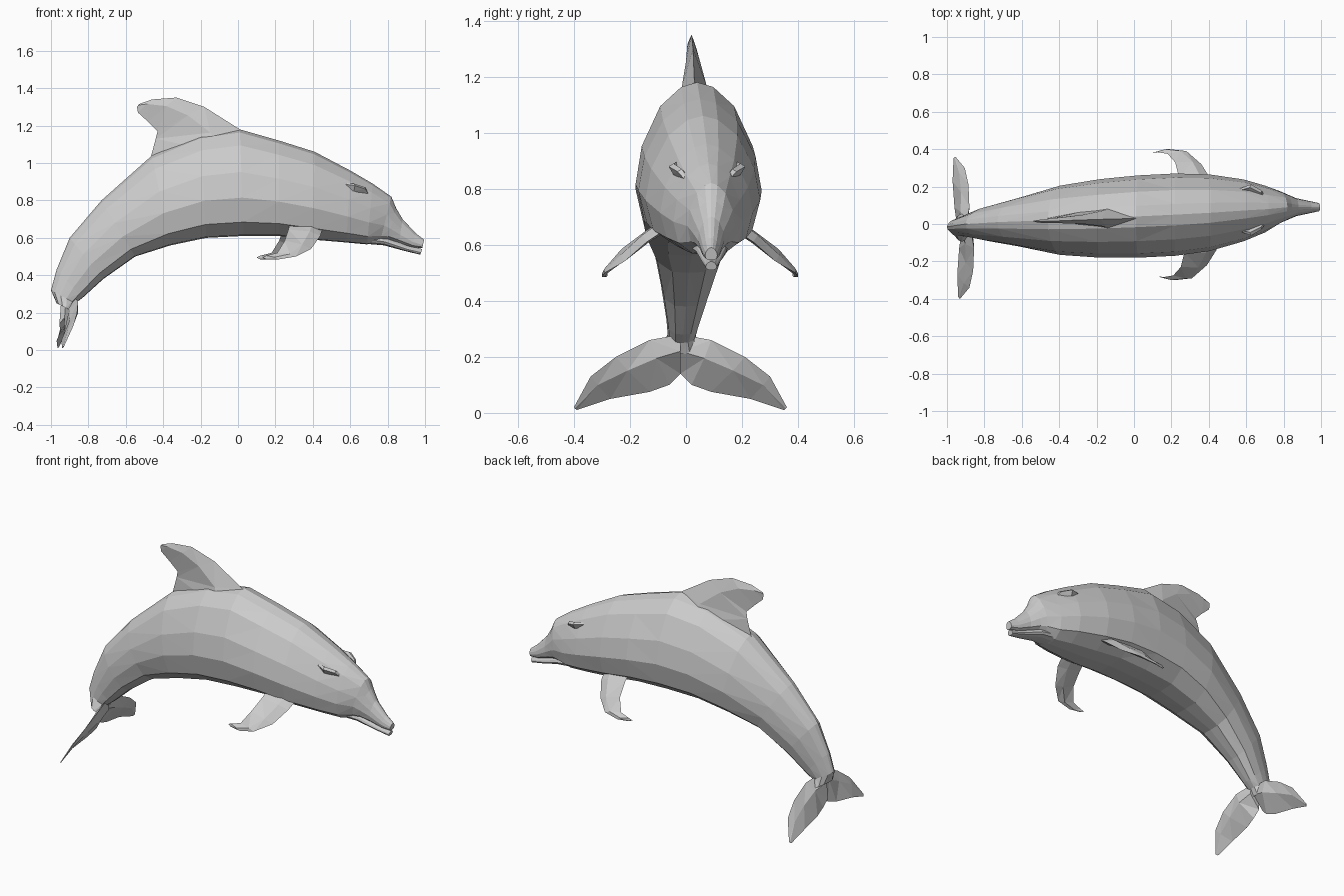
import bpy, bmesh
from mathutils import Vector

cube = bpy.data.objects.get("Cube")
if cube:
    bpy.data.objects.remove(cube, do_unlink=True)

grey = bpy.data.materials.new("dolphin grey")
grey.use_nodes = True
COLOUR = (0.6, 0.6, 0.6, 1)
grey.diffuse_color = COLOUR
grey.node_tree.nodes["Principled BSDF"].inputs["Base Color"].default_value = COLOUR


def loft(name, rings):
    """Skin a closed tube over rings that have equal point counts."""
    bm = bmesh.new()
    loops = [[bm.verts.new(p) for p in ring] for ring in rings]
    count = len(loops[0])
    for a, b in zip(loops, loops[1:]):
        for i in range(count):
            j = (i + 1) % count
            bm.faces.new((a[i], a[j], b[j], b[i]))
    bm.faces.new(loops[0])
    bm.faces.new(loops[-1])
    bmesh.ops.remove_doubles(bm, verts=bm.verts, dist=0.0005)
    bmesh.ops.triangulate(bm, faces=[f for f in bm.faces if len(f.verts) == 4])
    bmesh.ops.recalc_face_normals(bm, faces=bm.faces)
    mesh = bpy.data.meshes.new(name)
    bm.to_mesh(mesh)
    bm.free()
    mesh.materials.append(grey)
    obj = bpy.data.objects.new(name, mesh)
    bpy.context.scene.collection.objects.link(obj)
    return obj


# Half cross-section: width fraction, height fraction
EGG = [(0, 1), (.26, .97), (.6, .85), (.9, .6), (1, .36), (.86, .13), (.45, .01)]
SECTION = EGG + [(0, 0)] + [(-w, h) for w, h in reversed(EGG[1:])]


def spine_loft(name, stations):
    """Stations: top x, top z, bottom x, bottom z, centre y, half width."""
    rings = []
    for xt, zt, xb, zb, y, half in stations:
        top, low = Vector((xt, y, zt)), Vector((xb, y, zb))
        rings.append([low.lerp(top, h) + Vector((0, w * half, 0)) for w, h in SECTION])
    return loft(name, rings)


def blade(name, ribs, normal, mirror_y=None, shift_x=0):
    """Diamond-section blade; ribs: leading point, trailing point, half thickness."""
    rings = []
    for lead, trail, thick in ribs:
        a, b = Vector(lead), Vector(trail)
        side = Vector(normal).normalized() * thick
        mid = a.lerp(b, .35)
        ring = [a, mid + side, b, mid - side]
        if mirror_y is not None:
            ring = [Vector((p.x + shift_x, 2 * mirror_y - p.y, p.z)) for p in ring]
        rings.append(ring)
    return loft(name, rings)


# Arched body from tail stock to upper jaw
spine_loft("body", [
    (-.97, .25, -.89, .21, -.02, .075),
    (-1, .32, -.87, .25, -.015, .05),
    (-.97, .43, -.83, .28, -.01, .06),
    (-.9, .6, -.72, .38, 0, .09),
    (-.73, .8, -.55, .5, .01, .13),
    (-.46, 1.04, -.36, .56, .02, .185),
    (-.2, 1.15, -.17, .6, .03, .21),
    (.01, 1.18, .03, .61, .04, .22),
    (.22, 1.12, .22, .61, .05, .22),
    (.41, 1.06, .4, .59, .06, .205),
    (.6, .96, .58, .575, .073, .165),
    (.72, .89, .69, .565, .08, .125),
    (.82, .82, .76, .58, .09, .085),
    (.845, .76, .8, .585, .09, .07),
    (.88, .7, .86, .57, .09, .048),
    (.95, .625, .93, .55, .09, .033),
    (.995, .59, .985, .545, .09, .022),
])

# Lower jaw
spine_loft("lower_jaw", [
    (.68, .64, .66, .57, .08, .07),
    (.8, .61, .78, .56, .09, .055),
    (.91, .56, .89, .53, .09, .033),
    (.985, .54, .975, .51, .09, .02),
])

# Swept dorsal fin
blade("dorsal_fin", [
    ((.1, .03, 1.1), (-.48, .03, .98), .075),
    ((.01, .03, 1.18), (-.44, .03, 1.13), .045),
    ((-.18, .025, 1.3), (-.43, .025, 1.17), .025),
    ((-.33, .02, 1.35), (-.48, .02, 1.22), .016),
    ((-.46, .015, 1.34), (-.535, .015, 1.27), .01),
    ((-.53, .015, 1.315), (-.54, .015, 1.3), .004),
], (0, 1, 0))

# Pectoral flippers
flipper = [
    ((.43, .15, .67), (.25, .17, .7), .022),
    ((.41, .24, .61), (.24, .25, .645), .018),
    ((.36, .32, .54), (.22, .33, .585), .013),
    ((.28, .39, .5), (.18, .375, .52), .01),
    ((.19, .4, .485), (.12, .385, .505), .007),
    ((.12, .385, .485), (.1, .38, .495), .003),
]
blade("left_flipper", flipper, (.2, .7, .7))
blade("right_flipper", flipper, (.2, .7, .7), mirror_y=.05, shift_x=.03)

# Tail flukes
fluke = [
    ((-.9, -.02, .28), (-.955, -.02, .14), .03),
    ((-.88, .09, .26), (-.95, .02, .1), .025),
    ((-.885, .21, .2), (-.96, .09, .075), .014),
    ((-.905, .3, .13), (-.97, .23, .05), .008),
    ((-.955, .36, .02), (-.965, .35, .01), .002),
]
blade("left_fluke", fluke, (1, 0, -.4))
blade("right_fluke", fluke, (1, 0, -.4), mirror_y=-.02, shift_x=.025)

# Brow ridges above the eyes
brow = [
    ((.55, .175, .9), (.56, .175, .86), .012),
    ((.62, .195, .89), (.62, .195, .85), .018),
    ((.68, .165, .87), (.67, .165, .835), .016),
    ((.71, .135, .83), (.69, .14, .8), .008),
]
blade("left_brow", brow, (.3, 1, .2))
blade("right_brow", brow, (.3, 1, .2), mirror_y=.075)
